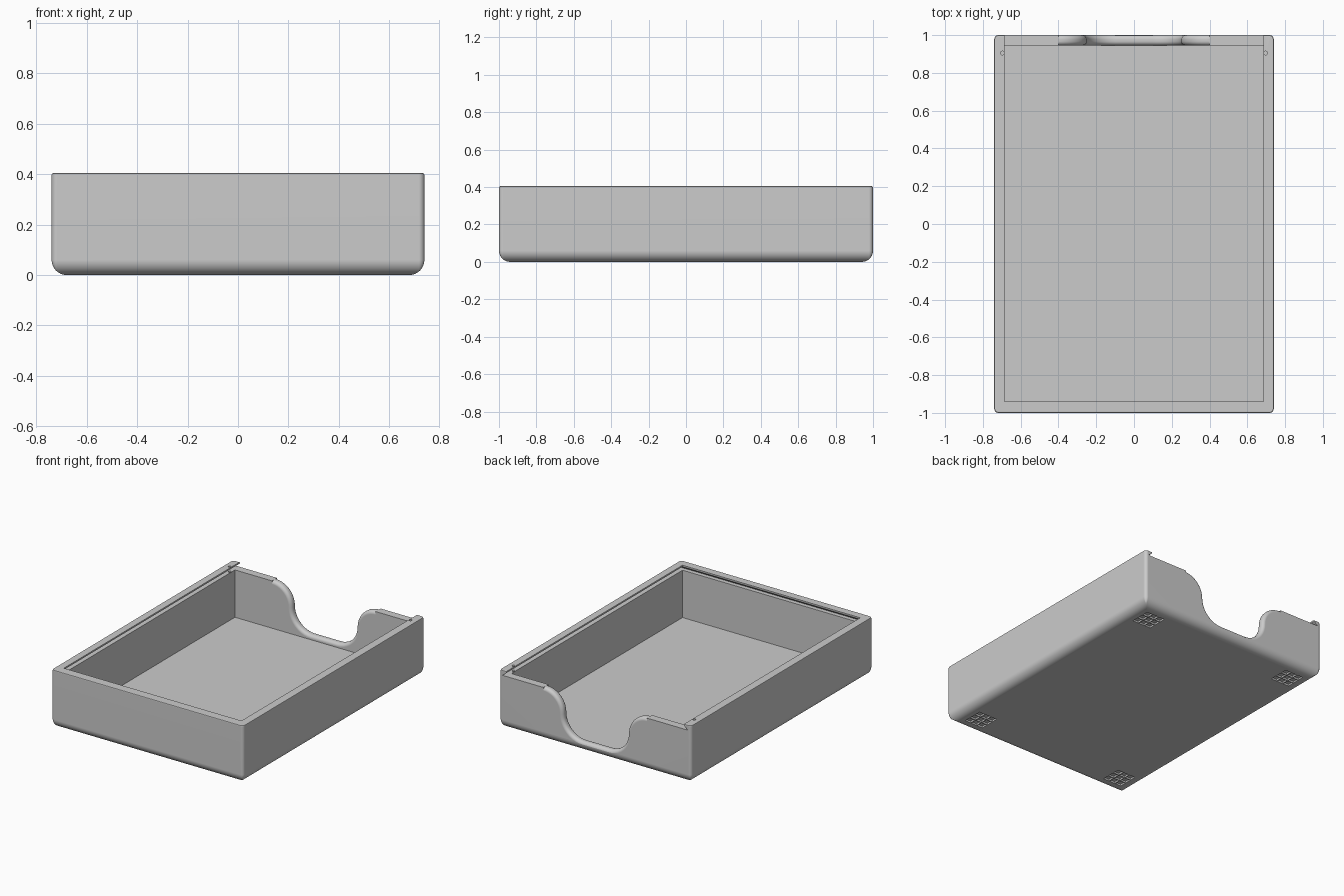
import bpy, bmesh
from math import sin, cos, pi

if "Cube" in bpy.data.objects:
    bpy.data.objects.remove(bpy.data.objects["Cube"], do_unlink=True)

HALF_X, HALF_Y, HEIGHT = 0.74, 1.0, 0.405
IN_X, IN_FRONT, IN_BACK = 0.685, -0.94, 0.945
FLOOR, LEDGE = 0.04, 0.37

grey = bpy.data.materials.new("plain grey")
grey.use_nodes = True
colour = (0.6, 0.6, 0.6, 1)
grey.diffuse_color = colour
grey.node_tree.nodes["Principled BSDF"].inputs["Base Color"].default_value = colour


def loft(bm, rings):
    """Skin a stack of equal-length rings and cap both ends."""
    loops = [[bm.verts.new(p) for p in ring] for ring in rings]
    n = len(loops[0])
    for a, b in zip(loops, loops[1:]):
        for i in range(n):
            j = (i + 1) % n
            bm.faces.new((a[i], a[j], b[j], b[i]))
    bm.faces.new(loops[0][::-1])
    bm.faces.new(loops[-1])


def make_object(name, bm):
    bmesh.ops.recalc_face_normals(bm, faces=bm.faces[:])
    mesh = bpy.data.meshes.new(name)
    bm.to_mesh(mesh)
    bm.free()
    mesh.materials.append(grey)
    obj = bpy.data.objects.new(name, mesh)
    bpy.context.scene.collection.objects.link(obj)
    return obj


def rounded_rect(hx, hy, r, z, steps=5):
    ring = []
    for k, (sx, sy) in enumerate([(1, 1), (-1, 1), (-1, -1), (1, -1)]):
        for i in range(steps + 1):
            a = (k + i / steps) * pi / 2
            ring.append((sx * (hx - r) + r * cos(a), sy * (hy - r) + r * sin(a), z))
    return ring


def rect(hx, y0, y1, z):
    return [(-hx, y0, z), (hx, y0, z), (hx, y1, z), (-hx, y1, z)]


# Outer tray shape: rounded bottom edge, upright sides, softened rim
bm = bmesh.new()
R = 0.06
layers = [(R - R * sin(i / 8 * pi / 2), R - R * cos(i / 8 * pi / 2)) for i in range(9)]
layers += [(0, HEIGHT - 0.008), (0.0025, HEIGHT - 0.0025), (0.008, HEIGHT)]
loft(bm, [rounded_rect(HALF_X - d, HALF_Y - d, max(0.022 - d, 0.003), z) for d, z in layers])
tray = make_object("tray", bm)

# Storage cavity
bm = bmesh.new()
loft(bm, [rect(IN_X, IN_FRONT, IN_BACK, z) for z in (FLOOR, LEDGE + 0.01)])
cutters = [make_object("cavity_cutter", bm)]

# Undercut lid slot, open at the back
bm = bmesh.new()
loft(bm, [rect(IN_X + d, IN_FRONT - d, 1.1, z)
          for d, z in ((0.03, LEDGE), (0.0, 0.394), (0.0, 0.5))])
cutters.append(make_object("lid_slot_cutter", bm))


# Thumb notch in the back wall, with rolled edges
def notch_ring(y, o):
    r, mid, steps = 0.15, LEDGE - 0.15, 10
    half = [(0.4, 0.5)]
    for i in range(steps + 1):
        a = pi / 2 * (1 + i / steps)
        half.append((0.4 + (r - o) * cos(a), mid + (r - o) * sin(a)))
    for i in range(1, steps + 1):
        a = -pi / 2 * i / steps
        half.append((0.1 + (r + o) * cos(a), mid + (r + o) * sin(a)))
    half += [(-x, z) for x, z in half[::-1]]
    return [(x, y, z) for x, z in half]


bm = bmesh.new()
F = 0.023
roll = [(F * (1 - cos(i / 6 * pi / 2)), F * (1 - sin(i / 6 * pi / 2))) for i in range(7)]
rings = [(IN_BACK - 0.03, F)] + [(IN_BACK + t, o) for t, o in roll]
rings += [(HALF_Y - t, o) for t, o in roll[::-1]] + [(HALF_Y + 0.03, F)]
loft(bm, [notch_ring(y, o) for y, o in rings])
cutters.append(make_object("thumb_notch_cutter", bm))

# Small lid catch holes through the side lips
bm = bmesh.new()
for side in (-1, 1):
    loft(bm, [[(side * 0.697 + 0.01 * cos(i * pi / 8), 0.905 + 0.01 * sin(i * pi / 8), z)
               for i in range(16)] for z in (LEDGE - 0.01, 0.5)])
cutters.append(make_object("catch_hole_cutter", bm))

# Grid of shallow pockets under each corner
bm = bmesh.new()
for sx in (-1, 1):
    for sy in (-1, 1):
        for i in (-1, 0, 1):
            for j in (-1, 0, 1):
                cx, cy, h = sx * 0.585 + i * 0.05, sy * 0.845 + j * 0.05, 0.022
                loft(bm, [[(cx - h, cy - h, z), (cx + h, cy - h, z),
                           (cx + h, cy + h, z), (cx - h, cy + h, z)] for z in (-0.02, 0.012)])
cutters.append(make_object("foot_grid_cutter", bm))

# Cut everything out of the tray, then discard the cutters
for cutter in cutters:
    cutter.hide_render = True
    mod = tray.modifiers.new(cutter.name, "BOOLEAN")
    mod.operation, mod.solver, mod.object = "DIFFERENCE", "EXACT", cutter
bpy.context.view_layer.update()
depsgraph = bpy.context.evaluated_depsgraph_get()
baked = bpy.data.meshes.new_from_object(tray.evaluated_get(depsgraph))
tray.modifiers.clear()
tray.data = baked
baked.materials.clear()
baked.materials.append(grey)
for poly in baked.polygons:
    poly.material_index = 0
for cutter in cutters:
    bpy.data.objects.remove(cutter, do_unlink=True)

# Smooth the rounded edges only
bpy.ops.object.select_all(action="DESELECT")
tray.select_set(True)
bpy.context.view_layer.objects.active = tray
bpy.ops.object.shade_smooth_by_angle(angle=pi / 6)
weighted = tray.modifiers.new("weighted_normals", "WEIGHTED_NORMAL")
weighted.keep_sharp = True
